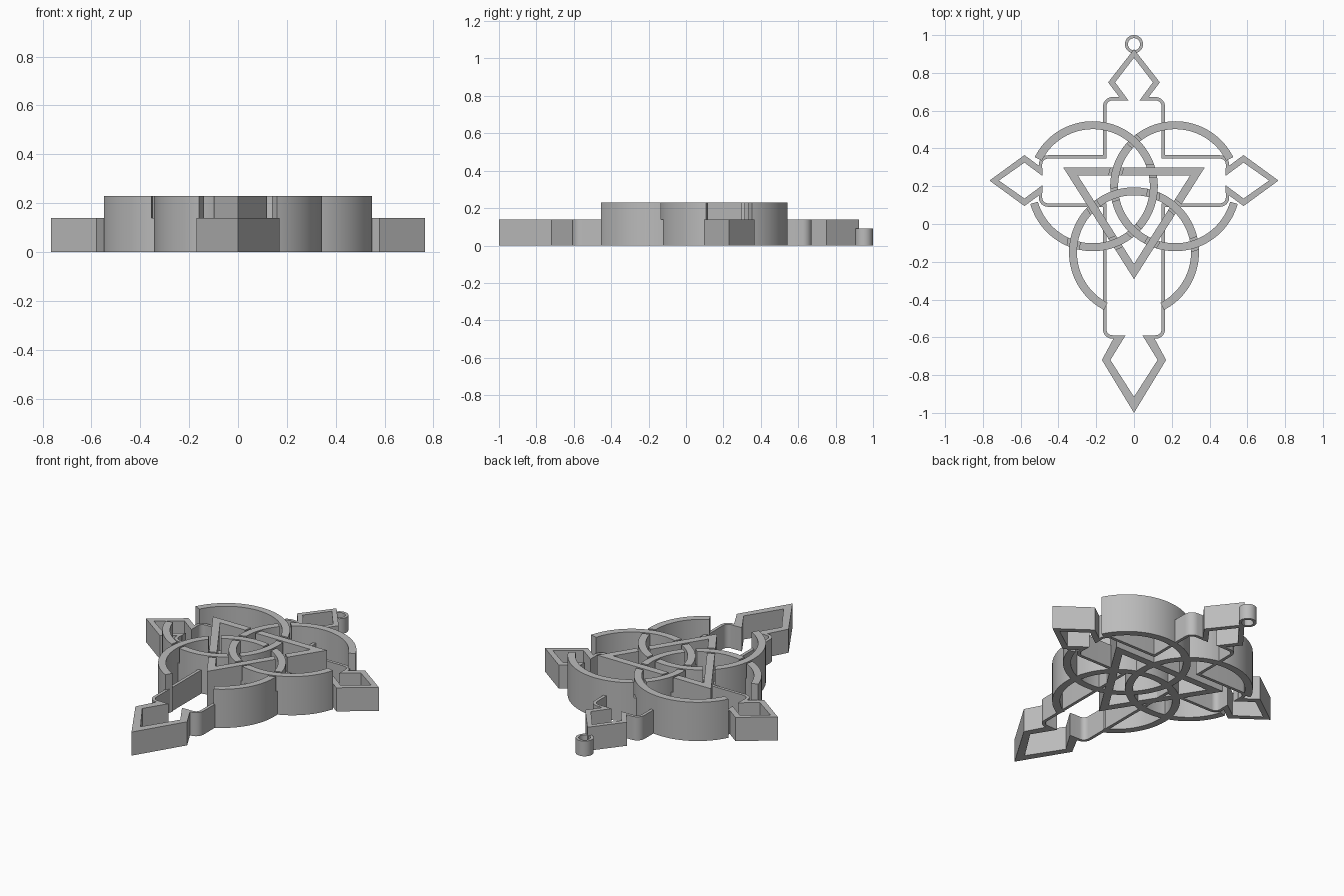
import bpy, bmesh, math
from mathutils import Vector

if "Cube" in bpy.data.objects:
    bpy.data.objects.remove(bpy.data.objects["Cube"])

LOW, HIGH = 0.14, 0.23      # frame height, woven knot height
grey = bpy.data.materials.new("plain grey")
grey.diffuse_color = (0.5, 0.5, 0.5, 1)
grey.use_nodes = True
grey.node_tree.nodes["Principled BSDF"].inputs["Base Color"].default_value = grey.diffuse_color


def strip(name, left, right, z0, z1, closed=False):
    """Solid wall between two matching 2D paths."""
    bm = bmesh.new()
    rows = [[bm.verts.new((p[0], p[1], z)) for p, z in
             ((a, z0), (b, z0), (b, z1), (a, z1))] for a, b in zip(left, right)]
    n = len(rows)
    for i in range(n if closed else n - 1):
        r, s = rows[i], rows[(i + 1) % n]
        for k in range(4):
            m = (k + 1) % 4
            bm.faces.new((r[k], r[m], s[m], s[k]))
    if not closed:
        bm.faces.new(rows[0][::-1])
        bm.faces.new(rows[-1])
    bmesh.ops.recalc_face_normals(bm, faces=bm.faces)
    me = bpy.data.meshes.new(name)
    bm.to_mesh(me)
    bm.free()
    me.materials.append(grey)
    ob = bpy.data.objects.new(name, me)
    bpy.context.collection.objects.link(ob)
    return ob


def arc(c, r, a0, a1, n):
    return [(c[0] + r * math.cos(a0 + (a1 - a0) * i / n),
             c[1] + r * math.sin(a0 + (a1 - a0) * i / n)) for i in range(n + 1)]


def rounded(points):
    """Path from (x, y, radius) corners, each replaced by a small arc."""
    out = []
    for i, (x, y, r) in enumerate(points):
        p = Vector((x, y))
        if r == 0:
            out.append(p)
            continue
        d0 = (Vector(points[i - 1][:2]) - p).normalized()
        d1 = (Vector(points[i + 1][:2]) - p).normalized()
        for k in range(9):
            t = k / 8 * math.pi / 2
            out.append(p + r * (d0 * (1 - math.sin(t)) + d1 * (1 - math.cos(t))))
    return out


def offset(path, d):
    out = []
    for i, p in enumerate(path):
        a = (p - path[i - 1]).normalized() if i else None
        b = (path[i + 1] - p).normalized() if i < len(path) - 1 else None
        a, b = a or b, b or a
        n = Vector((-a.y - b.y, a.x + b.x)).normalized()
        out.append(p + n * d / n.dot(Vector((-a.y, a.x))))
    return out


def mirror(path):
    return [(-p[0], p[1]) for p in path]


def smooth(ob):
    bpy.ops.object.select_all(action='DESELECT')
    ob.select_set(True)
    bpy.context.view_layer.objects.active = ob
    bpy.ops.object.shade_smooth_by_angle(angle=math.radians(30))


# Thin cross outline: upper and lower runs on each side
upper = rounded([(0.06, 0.663, 0), (0.155, 0.663, 0.04), (0.155, 0.355, 0),
                 (0.495, 0.355, 0.04), (0.495, 0.27, 0)])
lower = rounded([(0.495, 0.19, 0), (0.495, 0.1, 0.04), (0.155, 0.1, 0),
                 (0.155, -0.598, 0.04), (0.07, -0.598, 0)])
for part, path in (("upper", upper), ("lower", lower)):
    l, r = offset(path, 0.009), offset(path, -0.009)
    smooth(strip(part + "_frame_right", l, r, 0, LOW))
    smooth(strip(part + "_frame_left", mirror(l), mirror(r), 0, LOW))

# Open diamond finials on the four arms
strip("top_finial",
      [(-0.065, 0.655), (-0.137, 0.75), (0, 0.925), (0.137, 0.75), (0.065, 0.655)],
      [(-0.03, 0.655), (-0.1, 0.75), (0, 0.88), (0.1, 0.75), (0.03, 0.655)], 0, LOW)
strip("bottom_finial",
      [(-0.1, -0.59), (-0.17, -0.72), (0, -1), (0.17, -0.72), (0.1, -0.59)],
      [(-0.045, -0.59), (-0.125, -0.72), (0, -0.915), (0.125, -0.72), (0.045, -0.59)], 0, LOW)
side_out = [(0.485, 0.295), (0.58, 0.365), (0.765, 0.23), (0.58, 0.095), (0.485, 0.165)]
side_in = [(0.485, 0.255), (0.58, 0.325), (0.715, 0.23), (0.58, 0.135), (0.485, 0.205)]
strip("right_finial", side_out, side_in, 0, LOW)
strip("left_finial", mirror(side_out), mirror(side_in), 0, LOW)

# Hanging loop
smooth(strip("hanging_loop", arc((0, 0.952), 0.048, 0, math.tau, 48)[:-1],
             arc((0, 0.952), 0.032, 0, math.tau, 48)[:-1], 0, 0.09, True))

# Three rings, open where they meet the arm ends
R, W = 0.323, 0.021
centres = {"right": (0.218, 0.2), "left": (-0.218, 0.2), "bottom": (0, -0.15)}
spans = {"right": (26.6, 344.2), "left": (-164.2, 153.4), "bottom": (-62.5, 242.5)}
parts = {}
for key, c in centres.items():
    a0, a1 = map(math.radians, spans[key])
    parts[key] = strip(key + "_ring", arc(c, R + W, a0, a1, 96),
                       arc(c, R - W, a0, a1, 96), 0, HIGH)

# Central triangle
tri = [(-0.335, 0.279), (0.335, 0.279), (0, -0.25)]
parts["triangle"] = strip("triangle", [(-0.375, 0.3), (0.375, 0.3), (0, -0.292)],
                          [(-0.298, 0.258), (0.298, 0.258), (0, -0.212)], 0, HIGH, True)


def pass_under(under, over, p, edge=None):
    """Lower one strand to frame height where another crosses above it."""
    w = W + 0.012
    if edge is None:
        c = centres[over]
        a = math.atan2(p[1] - c[1], p[0] - c[0])
        l, r = (arc(c, R + s * w, a - 0.22, a + 0.22, 10) for s in (1, -1))
    else:
        a, b = Vector(tri[edge]), Vector(tri[(edge + 1) % 3])
        d = (b - a).normalized()
        mid, n = a + d * (Vector(p) - a).dot(d), Vector((-d.y, d.x)) * w
        ends = [mid - d * 0.07, mid + d * 0.07]
        l, r = [e + n for e in ends], [e - n for e in ends]
    cutter = strip("crossing_cutter", l, r, LOW, HIGH + 0.05)
    cutter.hide_render = True
    ob = parts[under]
    bpy.context.view_layer.objects.active = ob
    mod = ob.modifiers.new("crossing", 'BOOLEAN')
    mod.operation, mod.solver, mod.object = 'DIFFERENCE', 'EXACT', cutter
    bpy.ops.object.modifier_apply(modifier=mod.name)
    bpy.data.objects.remove(cutter)


# Alternating weave: ring over ring
pass_under("right", "left", (0, 0.437))
pass_under("left", "right", (0, -0.038))
pass_under("left", "bottom", (-0.317, -0.108))
pass_under("bottom", "left", (0.1, 0.157))
pass_under("bottom", "right", (0.317, -0.108))
pass_under("right", "bottom", (-0.1, 0.157))
# Rings over the triangle, then the triangle over rings
pass_under("triangle", "right", (-0.095, 0.28))
pass_under("triangle", "left", (-0.1, -0.095))
pass_under("triangle", "bottom", (0.216, 0.092))
pass_under("left", "triangle", (0.095, 0.28), 0)
pass_under("right", "triangle", (0.1, -0.095), 1)
pass_under("bottom", "triangle", (-0.216, 0.092), 2)
for key in centres:
    smooth(parts[key])
